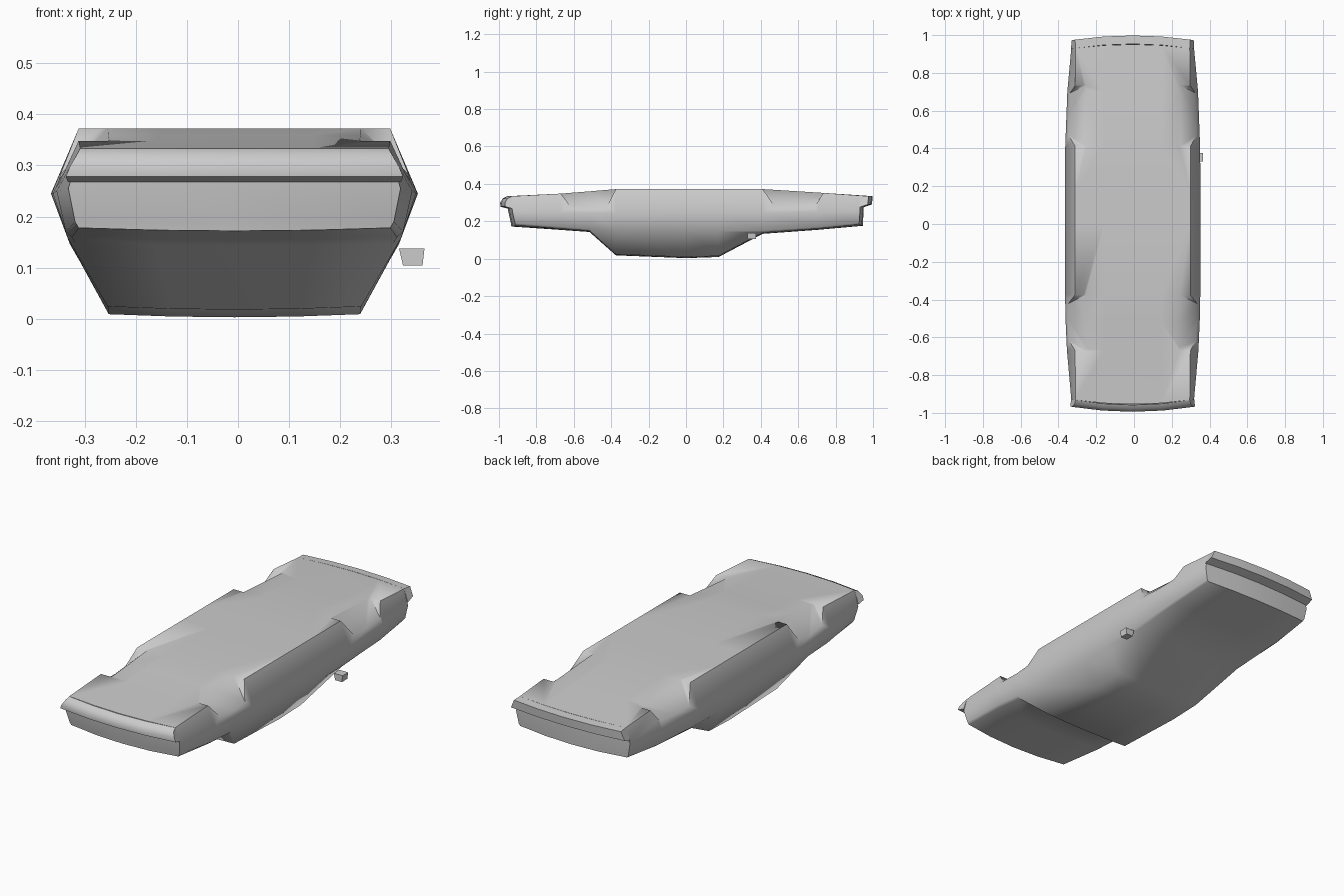
import bpy, bmesh
from mathutils import Vector

if "Cube" in bpy.data.objects:
    bpy.data.objects.remove(bpy.data.objects["Cube"], do_unlink=True)

OFFSET = -0.007
COLUMNS = (-1, -0.5, 0, 0.5, 1)

grey = bpy.data.materials.new("body_grey")
grey.use_nodes = True
grey.diffuse_color = (0.6, 0.6, 0.6, 1)
grey.node_tree.nodes["Principled BSDF"].inputs["Base Color"].default_value = (0.6, 0.6, 0.6, 1)


def finish(bm, name, x=0.0):
    """Turn a bmesh into a coloured object."""
    loose = [v for v in bm.verts if not v.link_faces]
    bmesh.ops.delete(bm, geom=loose, context='VERTS')
    bmesh.ops.recalc_face_normals(bm, faces=bm.faces)
    mesh = bpy.data.meshes.new(name)
    bm.to_mesh(mesh)
    bm.free()
    mesh.materials.append(grey)
    ob = bpy.data.objects.new(name, mesh)
    bpy.context.collection.objects.link(ob)
    ob.location.x = x
    return ob


def hull(points, name, x=0.0):
    bm = bmesh.new()
    for p in points:
        bm.verts.new(p)
    bmesh.ops.convex_hull(bm, input=bm.verts)
    return finish(bm, name, x)


def smooth(ob, angle):
    bpy.ops.object.select_all(action='DESELECT')
    ob.select_set(True)
    bpy.context.view_layer.objects.active = ob
    bpy.ops.object.shade_smooth_by_angle(angle=angle)


# Body stations: y, then (half width, z) of floor edge, flank, belt and lower edge
STATIONS = [
    (-0.912, (.302, .334), (.325, .255), (.312, .190), (.305, .178)),
    (-0.67, (.305, .348), (.348, .250), (.330, .170), (.318, .160)),
    (-0.516, (.305, .360), (.355, .245), (.326, .158), (.312, .149)),
    (-0.375, (.305, .372), (.358, .245), (.322, .150), (.248, .024)),
    (0.0, (.305, .372), (.359, .245), (.322, .148), (.246, .009)),
    (0.174, (.305, .372), (.359, .245), (.322, .146), (.246, .015)),
    (0.41, (.305, .372), (.357, .245), (.322, .150), (.312, .139)),
    (0.70, (.305, .354), (.346, .250), (.326, .168), (.315, .160)),
    (0.925, (.302, .3375), (.325, .258), (.312, .192), (.305, .182)),
]


def make_body():
    bm = bmesh.new()
    grids = []
    last = len(STATIONS) - 1
    for i, (y, *rows) in enumerate(STATIONS):
        side, bow, lean = {0: (-1, .022, .02), last: (1, .02, .006)}.get(i, (0, 0, 0))
        grid = []
        for r, (w, z) in enumerate(rows):
            push = lean * min(1, max(0, (z - .18) / .09))
            line = []
            for c in COLUMNS:
                sag = .006 * (1 - c * c) if r == 3 else 0
                line.append(bm.verts.new((w * c, y + side * (push + bow * (1 - c * c)), z - sag)))
            grid.append(line)
        grids.append(grid)
    # skin between stations
    for a, b in zip(grids, grids[1:]):
        for r in (0, 3):
            for c in range(4):
                bm.faces.new((a[r][c], a[r][c + 1], b[r][c + 1], b[r][c]))
        for c in (0, 4):
            for r in range(3):
                bm.faces.new((a[r][c], a[r + 1][c], b[r + 1][c], b[r][c]))
    # end faces
    for g in (grids[0], grids[-1]):
        for r in range(3):
            for c in range(4):
                bm.faces.new((g[r][c], g[r][c + 1], g[r + 1][c + 1], g[r + 1][c]))
    return finish(bm, "body", OFFSET)


def make_bumper(name, rows, side, bow):
    """Sweep a closed (y, z, half width) profile across the body with a bowed front."""
    bm = bmesh.new()
    rings = [[bm.verts.new((w * c, y + side * bow * (1 - c * c), z)) for y, z, w in rows]
             for c in COLUMNS]
    n = len(rows)
    for a, b in zip(rings, rings[1:]):
        for k in range(n):
            j = (k + 1) % n
            bm.faces.new((a[k], a[j], b[j], b[k]))
    bm.faces.new(rings[0])
    bm.faces.new(rings[-1])
    ob = finish(bm, name, OFFSET)
    smooth(ob, 0.7)


body = make_body()

# Sloped wheel arches: (y, floor z) at each top end and y at each inner end
ARCHES = [((-.67, .348), (-.375, .372), -.605, -.43),
          ((.41, .372), (.735, .352), .485, .68)]
for (y0, z0), (y1, z1), in0, in1 in ARCHES:
    for s in (-1, 1):
        pts = []
        for y, z, inner in ((y0, z0, in0), (y1, z1, in1)):
            top = Vector((.248, y, z))
            low = Vector((.359, inner, .265))
            up = top + (top - low) * 0.2
            down = low + (low - top) * 0.2
            for p in (up, down):
                pts += [(s * p.x, p.y, p.z), (s * .46, p.y, p.z)]
        cutter = hull(pts, "arch_cutter", OFFSET)
        cutter.hide_render = True
        mod = body.modifiers.new("arch", 'BOOLEAN')
        mod.operation = 'DIFFERENCE'
        mod.solver = 'EXACT'
        mod.object = cutter
        bpy.context.view_layer.update()
        bpy.context.view_layer.objects.active = body
        bpy.ops.object.modifier_apply(modifier=mod.name)
        bpy.data.objects.remove(cutter, do_unlink=True)
smooth(body, 1.1)

# Bumper lips
make_bumper("front_bumper", [(-.932, .333, .302), (-.955, .322, .308), (-.968, .298, .322),
                             (-.966, .278, .330), (-.928, .268, .326)], -1, .026)
make_bumper("rear_bumper", [(.931, .3375, .302), (.976, .334, .305),
                            (.972, .290, .324), (.928, .275, .326)], 1, .022)

# Single wing mirror
hull([(x, y, z) for y in (.33, .375)
      for x, z in ((.315, .138), (.365, .138), (.323, .104), (.361, .104))], "left_wing_mirror")
